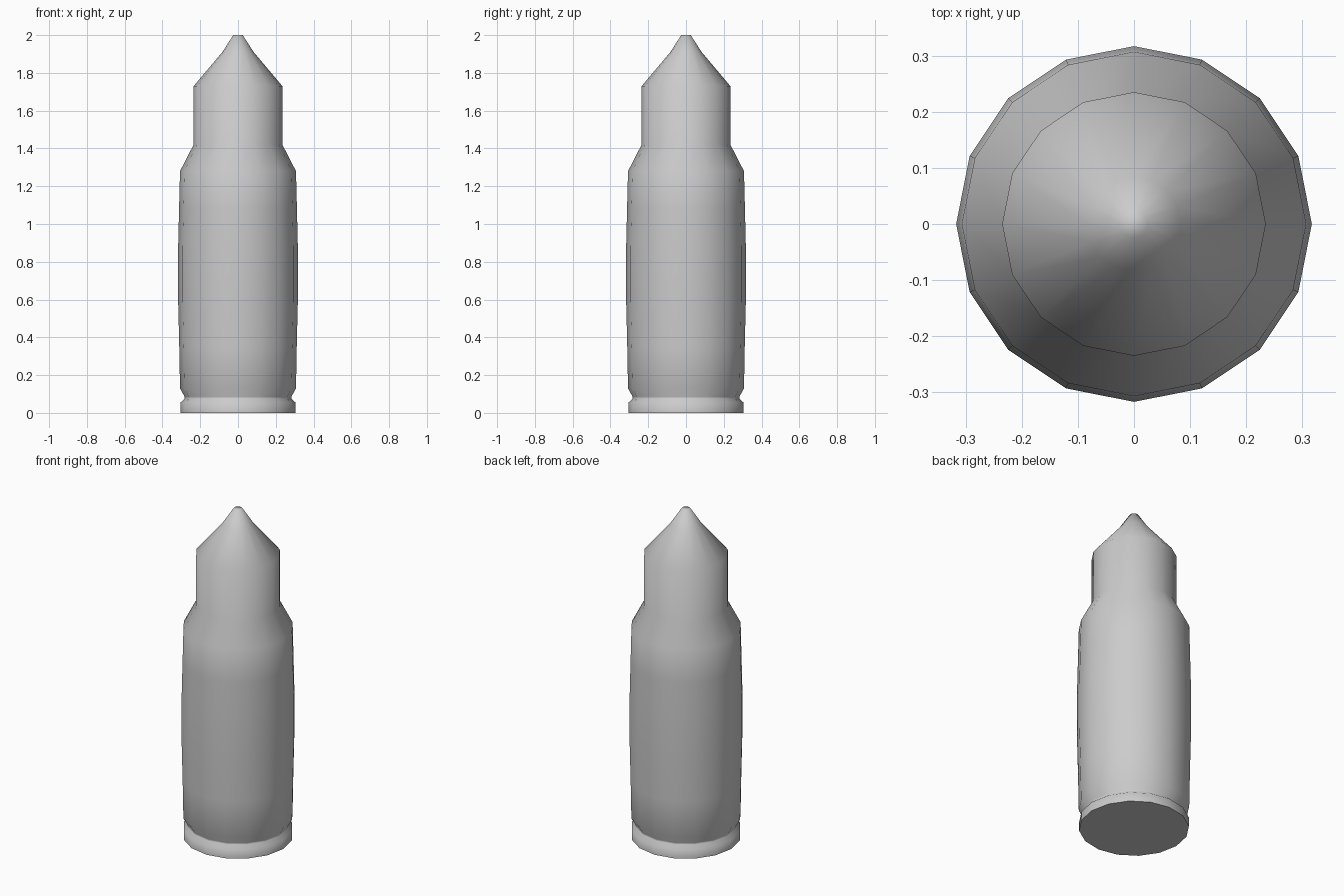
import bpy, bmesh, math

if "Cube" in bpy.data.objects:
    bpy.data.objects.remove(bpy.data.objects["Cube"])

SIDES = 16
# (radius, z) from the rim up to the blunt tip
PROFILE = [
    (0.305, 0.0), (0.305, 0.055), (0.282, 0.075), (0.282, 0.085),  # rim and groove
    (0.307, 0.13), (0.311, 0.35), (0.317, 0.6),                    # swelling case
    (0.317, 0.87), (0.312, 1.08), (0.307, 1.28),
    (0.235, 1.42), (0.235, 1.73),                                  # shoulder, neck
    (0.083, 1.91), (0.025, 2.0),                                   # pointed nose
]

# Lathe the profile into rings
bm = bmesh.new()
rings = []
for r, z in PROFILE:
    rings.append([bm.verts.new((r * math.cos(a), r * math.sin(a), z))
                  for a in (2 * math.pi * i / SIDES for i in range(SIDES))])
for low, high in zip(rings, rings[1:]):
    for i in range(SIDES):
        j = (i + 1) % SIDES
        bm.faces.new((low[i], low[j], high[j], high[i]))

# Close the base and the tip
bm.faces.new(rings[0][::-1])
bm.faces.new(rings[-1])

mesh = bpy.data.meshes.new("cartridge")
bm.to_mesh(mesh)
bm.free()
cartridge = bpy.data.objects.new("cartridge", mesh)
bpy.context.collection.objects.link(cartridge)

# Smooth the sides, keep the base edge sharp
bpy.context.view_layer.objects.active = cartridge
cartridge.select_set(True)
bpy.ops.object.shade_smooth_by_angle(angle=math.radians(75))
